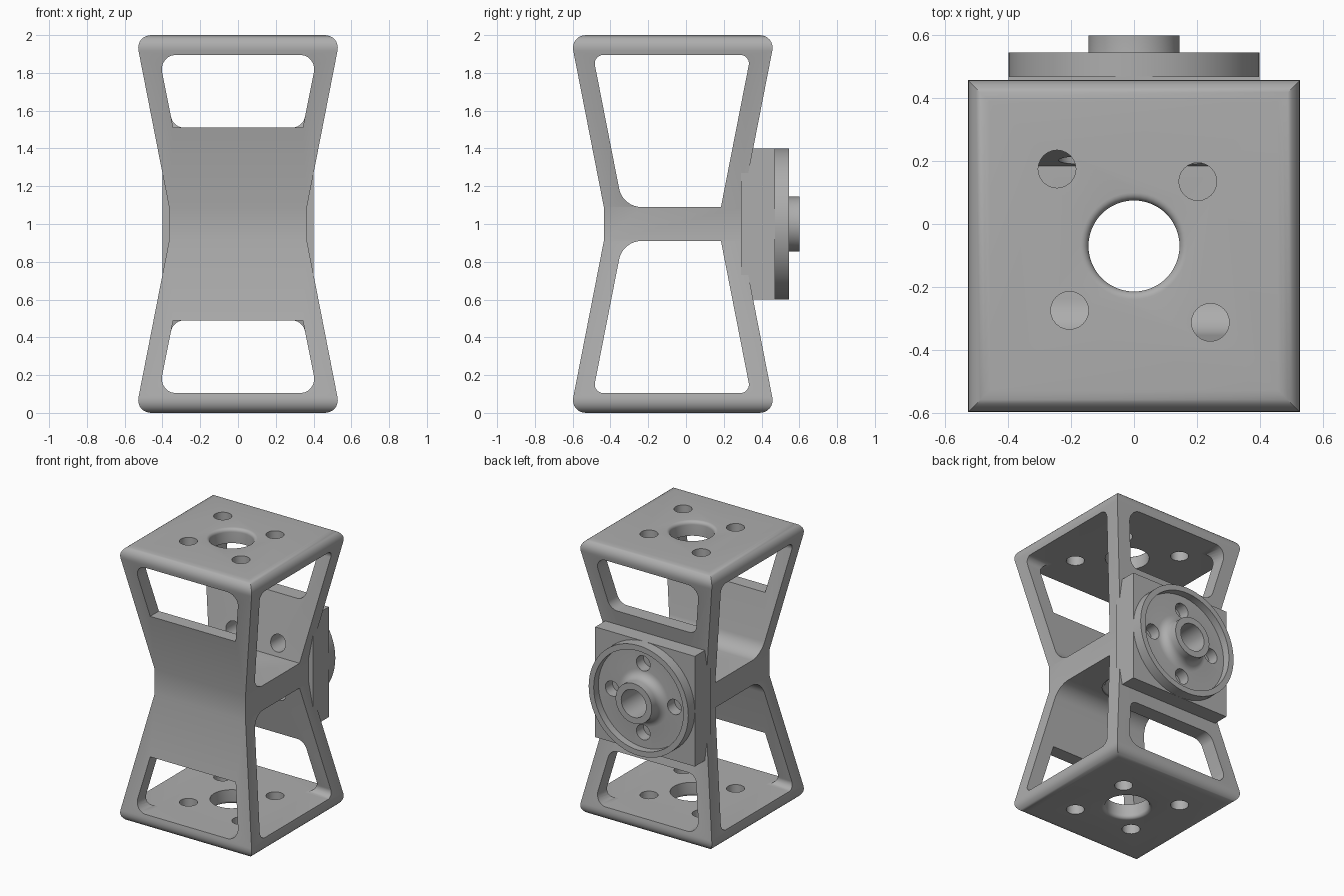
import bpy, bmesh, math
from mathutils import Vector

if "Cube" in bpy.data.objects:
    bpy.data.objects.remove(bpy.data.objects["Cube"])

grey = bpy.data.materials.new("plain grey")
grey.diffuse_color = (0.42, 0.42, 0.42, 1)
grey.use_nodes = True
grey.node_tree.nodes["Principled BSDF"].inputs["Base Color"].default_value = grey.diffuse_color
CY = -0.07      # centre of the frame in y
SLOPE = 0.196   # lean of the walls


def finish(bm, name):
    bmesh.ops.recalc_face_normals(bm, faces=bm.faces)
    me = bpy.data.meshes.new(name)
    bm.to_mesh(me)
    bm.free()
    me.materials.append(grey)
    ob = bpy.data.objects.new(name, me)
    bpy.context.collection.objects.link(ob)
    return ob


def rounded(corners, n=8):
    """Outline from (u, v, radius) corners."""
    out = []
    for i, (u, v, r) in enumerate(corners):
        p = Vector((u, v))
        if r == 0:
            out.append(p)
            continue
        a = (Vector(corners[i - 1][:2]) - p).normalized()
        b = (Vector(corners[(i + 1) % len(corners)][:2]) - p).normalized()
        half = a.angle(b) / 2
        c = p + (a + b).normalized() * r / math.sin(half)
        t = r / math.tan(half)
        s, e = p + a * t - c, p + b * t - c
        for k in range(n + 1):
            out.append(c + s.lerp(e, k / n).normalized() * r)
    return out


def prism(outline, axis, lo, hi, name="cutter"):
    bm = bmesh.new()
    rings = []
    for w in (lo, hi):
        rings.append([bm.verts.new((w, u, v) if axis == "x" else (u, w, v)) for u, v in outline])
    n = len(outline)
    bm.faces.new(rings[0])
    bm.faces.new(rings[1])
    for i in range(n):
        j = (i + 1) % n
        bm.faces.new((rings[0][i], rings[0][j], rings[1][j], rings[1][i]))
    return finish(bm, name)


def lathe(profile, axis, centre, closed=False, seg=48, name="cutter"):
    """Spin (radius, height) points about the y or z axis."""
    bm = bmesh.new()
    rings = []
    for r, h in profile:
        ring = []
        for k in range(seg):
            a = 2 * math.pi * k / seg
            c, s = r * math.cos(a), r * math.sin(a)
            ring.append(bm.verts.new((centre[0] + c, centre[1] + s, h) if axis == "z"
                                     else (centre[0] + c, h, centre[1] + s)))
        rings.append(ring)
    pairs = list(zip(rings, rings[1:]))
    if closed:
        pairs.append((rings[-1], rings[0]))
    else:
        bm.faces.new(rings[0])
        bm.faces.new(rings[-1])
    for p, q in pairs:
        for k in range(seg):
            j = (k + 1) % seg
            bm.faces.new((p[k], p[j], q[j], q[k]))
    return finish(bm, name)


def cut(ob, cutters):
    bpy.context.view_layer.objects.active = ob
    for c in cutters:
        m = ob.modifiers.new("cut", "BOOLEAN")
        m.operation, m.solver, m.object = "DIFFERENCE", "EXACT", c
        bpy.ops.object.modifier_apply(modifier=m.name)
        bpy.data.objects.remove(c)


def arc(cx, cy, r, a0, a1, n=6):
    return [(cx + r * math.cos(math.radians(a0 + (a1 - a0) * k / n)),
             cy + r * math.sin(math.radians(a0 + (a1 - a0) * k / n))) for k in range(n + 1)]


# hourglass frame: four square sections, rounded at top and bottom
bm = bmesh.new()
rings = []
for h, z in ((0.543, 0), (0.365, 0.91), (0.365, 1.09), (0.543, 2)):
    rings.append([bm.verts.new((sx * h, CY + sy * h, z))
                  for sx, sy in ((-1, -1), (1, -1), (1, 1), (-1, 1))])
bm.faces.new(rings[0])
bm.faces.new(rings[-1])
for p, q in zip(rings, rings[1:]):
    for k in range(4):
        j = (k + 1) % 4
        bm.faces.new((p[k], p[j], q[j], q[k]))
bmesh.ops.recalc_face_normals(bm, faces=bm.faces)
ends = [e for e in bm.edges if all(v.co.z in (0.0, 2.0) for v in e.verts)]
bmesh.ops.bevel(bm, geom=ends, offset=0.085, segments=8, profile=0.5, affect="EDGES")
frame = finish(bm, "hourglass_frame")

# openings through the sides, and windows in front and back walls
dz = 1.895 - 1.09
side = rounded([(-0.335, 1.09, 0.12), (0.185, 1.09, 0),
                (0.185 + SLOPE * dz, 1.895, 0.045), (-0.335 - SLOPE * dz, 1.895, 0.045)])


def window(r):
    return rounded([(-0.343, 1.51, r), (0.343, 1.51, r), (0.42, 1.895, 0.075), (-0.42, 1.895, 0.075)])


cutters = []
for flip in (False, True):
    def m(pts):
        return [(u, 2 - v if flip else v) for u, v in pts]
    cutters += [prism(m(side), "x", -1, 1),
                prism(m(window(0)), "y", -1, -0.1),
                prism(m(window(0.07)), "y", -0.1, 1)]
    # large flared hole and four small holes in each end plate
    flare = [(0.145, 1.8)] + arc(0.17, 1.975, 0.025, 180, 90) + [(0.17, 2.1)]
    cutters.append(lathe(m(flare), "z", (0, CY)))
    for x, y in ((-0.245, 0.175), (0.203, 0.135), (-0.205, -0.275), (0.243, -0.313)):
        cutters.append(lathe(m([(0.06, 1.8), (0.06, 2.1)]), "z", (x, y), seg=24))
# hole in the waist plate
cutters.append(lathe([(0.165, 0.85)] + arc(0.165, 0.935, 0.02, 270, 180)
                     + arc(0.165, 1.07, 0.02, 180, 90) + [(0.165, 1.15)], "z", (0, CY)))


def wall_holes():
    return [lathe([(0.06, 0.0), (0.06, 0.4)], "y", (sx * 0.18, 1 + sz * 0.18), seg=24)
            for sx in (-1, 1) for sz in (-1, 1)]


def disc_holes():
    return [lathe([(0.055, 0.41), (0.055, 0.7)], "y", (x, 1 + z), seg=24)
            for x, z in ((0.25, 0), (-0.25, 0), (0, 0.25), (0, -0.25))]


cut(frame, cutters + wall_holes())

# square mounting block on the back
block = prism([(-0.4, 0.6), (0.4, 0.6), (0.4, 1.4), (-0.4, 1.4)], "y", 0.29, 0.47, "mounting_block")
cut(block, wall_holes() + disc_holes() + [lathe([(0.1, 0.34), (0.1, 0.7)], "y", (0, 1))])

# round flange with rim, recess and hub
profile = ([(0.1, 0.46), (0.4, 0.46), (0.4, 0.545), (0.36, 0.545), (0.36, 0.49)]
           + arc(0.205, 0.55, 0.06, 270, 180) + [(0.145, 0.6), (0.1, 0.6)])
disc = lathe(profile, "y", (0, 1), closed=True, seg=64, name="round_flange")
cut(disc, disc_holes())

for ob in (frame, block, disc):
    bpy.ops.object.select_all(action="DESELECT")
    ob.select_set(True)
    bpy.context.view_layer.objects.active = ob
    bpy.ops.object.shade_smooth_by_angle(angle=math.radians(30))
